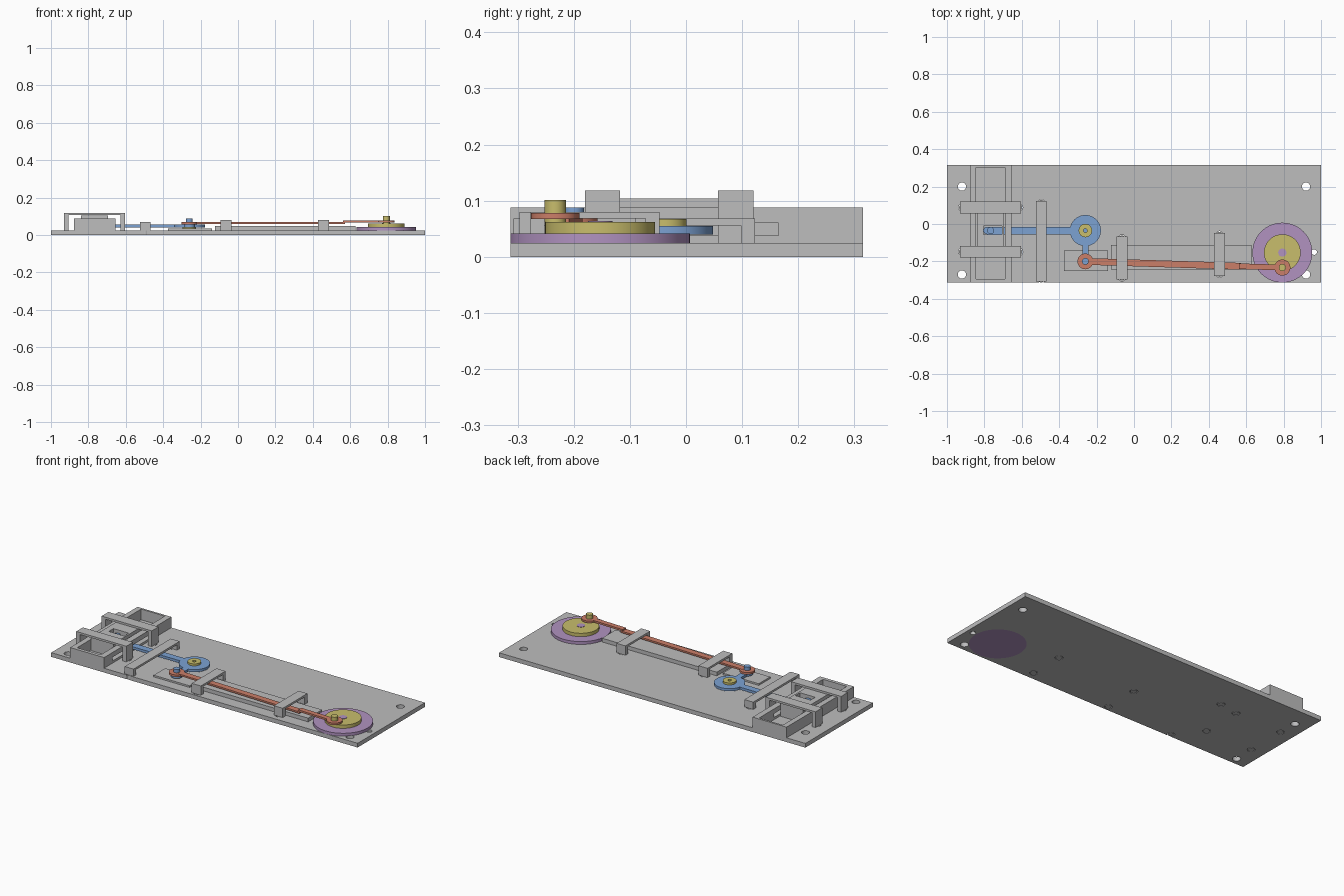
import bpy, bmesh, math
from mathutils import Matrix, Vector

if "Cube" in bpy.data.objects:
    bpy.data.objects.remove(bpy.data.objects["Cube"])


def material(name, rgb):
    m = bpy.data.materials.new(name)
    m.diffuse_color = (*rgb, 1)
    m.use_nodes = True
    m.node_tree.nodes["Principled BSDF"].inputs["Base Color"].default_value = m.diffuse_color
    return m


GREY = material("light grey", (0.51, 0.51, 0.515))
BLUE = material("soft blue", (0.20, 0.36, 0.65))
PURPLE = material("lilac", (0.44, 0.29, 0.53))
RED = material("brick red", (0.60, 0.21, 0.14))
YELLOW = material("straw yellow", (0.58, 0.51, 0.15))


def box(bm, x0, x1, y0, y1, z0, z1):
    mat = Matrix.Translation(((x0 + x1) / 2, (y0 + y1) / 2, (z0 + z1) / 2))
    bmesh.ops.create_cube(bm, size=1, matrix=mat @ Matrix.Diagonal((x1 - x0, y1 - y0, z1 - z0, 1)))


def disc(bm, x, y, r, z0, z1, n=48):
    bmesh.ops.create_cone(bm, cap_ends=True, segments=n, radius1=r, radius2=r, depth=z1 - z0,
                          matrix=Matrix.Translation((x, y, (z0 + z1) / 2)))


def bar(bm, p, q, width, z0, z1):
    # straight link between two points in plan
    p, q = Vector(p), Vector(q)
    d = q - p
    mid = (p + q) / 2
    bmesh.ops.create_cube(bm, size=1, matrix=Matrix.Translation((mid.x, mid.y, (z0 + z1) / 2))
                          @ Matrix.Rotation(math.atan2(d.y, d.x), 4, 'Z')
                          @ Matrix.Diagonal((d.length, width, z1 - z0, 1)))


def part(name, mat, shapes, smooth=True):
    bm = bmesh.new()
    for fn, *args in shapes:
        fn(bm, *args)
    me = bpy.data.meshes.new(name)
    bm.to_mesh(me)
    bm.free()
    ob = bpy.data.objects.new(name, me)
    bpy.context.collection.objects.link(ob)
    if mat:
        me.materials.append(mat)
    select(ob)
    if smooth:
        bpy.ops.object.shade_smooth_by_angle(angle=math.radians(30))
    return ob


def select(ob):
    bpy.ops.object.select_all(action='DESELECT')
    ob.select_set(True)
    bpy.context.view_layer.objects.active = ob


def cut(ob, shapes):
    cutter = part("cutter", None, shapes, False)
    cutter.hide_render = True
    mod = ob.modifiers.new("cut", 'BOOLEAN')
    mod.object = cutter
    mod.operation = 'DIFFERENCE'
    mod.solver = 'EXACT'
    select(ob)
    bpy.ops.object.modifier_apply(modifier=mod.name)
    bpy.data.objects.remove(cutter)


TOP = 0.025                      # top of the base plate
WHEEL = (0.793, -0.153)          # drive wheel axis
PIVOT = (-0.26, -0.035)          # bell crank axis
CRANK = (0.793, -0.233)          # crank pin
KNUCKLE = (-0.26, -0.2)          # rod joint on the bell crank

# guide brackets: x0, x1, y0, y1, top height, True when spanning along x
BRACKETS = {
    "rear_bolt_bridge": (-0.93, -0.603, 0.057, 0.12, 0.118, True),
    "front_bolt_bridge": (-0.93, -0.603, -0.18, -0.118, 0.118, True),
    "arm_guide": (-0.525, -0.467, -0.307, 0.123, 0.068, False),
    "left_rod_guide": (-0.094, -0.035, -0.297, -0.066, 0.08, False),
    "right_rod_guide": (0.428, 0.486, -0.277, -0.047, 0.08, False),
}
LEG = 0.025
holes = [(disc, x, y, 0.022, -0.1, 0.1) for x in (-0.92, 0.92) for y in (0.2, -0.27)]
holes += [(disc, 0.963, -0.15, 0.015, -0.1, 0.1, 24), (disc, *WHEEL, 0.15, -0.1, 0.1, 64)]

# brackets with legs and locating pins
for name, (x0, x1, y0, y1, top, along_x) in BRACKETS.items():
    xm, ym = (x0 + x1) / 2, (y0 + y1) / 2
    if along_x:
        legs = [(x0, x0 + LEG, y0, y1), (x1 - LEG, x1, y0, y1)]
        pins = [(x0 + LEG / 2, ym), (x1 - LEG / 2, ym)]
    else:
        legs = [(x0, x1, y0, y0 + LEG), (x0, x1, y1 - LEG, y1)]
        pins = [(xm, y0 + LEG / 2), (xm, y1 - LEG / 2)]
    shapes = [(box, x0, x1, y0, y1, top - 0.012, top)]
    shapes += [(box, *leg, TOP, top - 0.012) for leg in legs]
    shapes += [(disc, *p, 0.018, 0.0, TOP, 24) for p in pins]
    part(name, GREY, shapes)
    holes += [(disc, *p, 0.021, -0.1, 0.1, 24) for p in pins]

# base plate with its holes
plate = part("base_plate", GREY, [(box, -1, 1, -0.313, 0.315, 0, TOP)], False)
cut(plate, holes)

# open frame that houses the bolt, with a window for the swinging arm
frame = part("bolt_frame", GREY, [(box, -0.877, -0.655, -0.313, 0.315, TOP, 0.088)], False)
cut(frame, [(box, -0.845, -0.69, -0.293, 0.303, 0, 0.2)])
cut(frame, [(box, -0.75, -0.6, -0.235, 0.165, 0.038, 0.06)])

# sliding bolt with a slot
bolt = part("sliding_bolt", GREY, [(box, -0.84, -0.695, -0.17, 0.11, TOP, 0.104)], False)
cut(bolt, [(box, -0.805, -0.705, -0.055, -0.012, 0, 0.2)])

# rails under the rod
part("short_rail", GREY, [(box, -0.375, -0.14, -0.25, -0.143, TOP, 0.035)], False)
part("long_rail", GREY, [(box, -0.122, 0.628, -0.243, -0.113, TOP, 0.047)], False)

# bell crank
part("bell_crank", BLUE, [
    (disc, *PIVOT, 0.083, 0.04, 0.055, 64),
    (bar, (-0.785, -0.035), PIVOT, 0.04, 0.04, 0.055),
    (disc, -0.785, -0.035, 0.02, 0.04, 0.055, 24),
    (disc, -0.767, -0.035, 0.019, 0.055, 0.088, 24),
    (bar, PIVOT, KNUCKLE, 0.033, 0.04, 0.055),
    (disc, *KNUCKLE, 0.03, 0.04, 0.055, 32),
    (disc, *KNUCKLE, 0.018, 0.055, 0.088, 32)])
pivot = part("crank_pivot", YELLOW, [(disc, *PIVOT, 0.036, TOP, 0.067)])
cut(pivot, [(disc, *PIVOT, 0.01, 0.05, 0.1, 24)])

# connecting rod, stepped up at the crank end
a, b = Vector(KNUCKLE), Vector(CRANK)
step = a.lerp(b, 0.79)
part("connecting_rod", RED, [
    (disc, *a, 0.042, 0.056, 0.068),
    (bar, a, step, 0.036, 0.059, 0.069),
    (bar, a.lerp(b, 0.78), b, 0.03, 0.067, 0.078),
    (disc, *b, 0.043, 0.067, 0.078)])

# drive wheel, set into the plate
part("drive_wheel", PURPLE, [
    (disc, *WHEEL, 0.15, 0.0, TOP, 64),
    (disc, *WHEEL, 0.16, TOP, 0.042, 64),
    (disc, *WHEEL, 0.022, 0.042, 0.064, 32)])

# crank disc and pin
part("crank_disc", YELLOW, [
    (disc, *WHEEL, 0.098, 0.042, 0.062, 64),
    (disc, *CRANK, 0.019, 0.062, 0.101, 32)])
